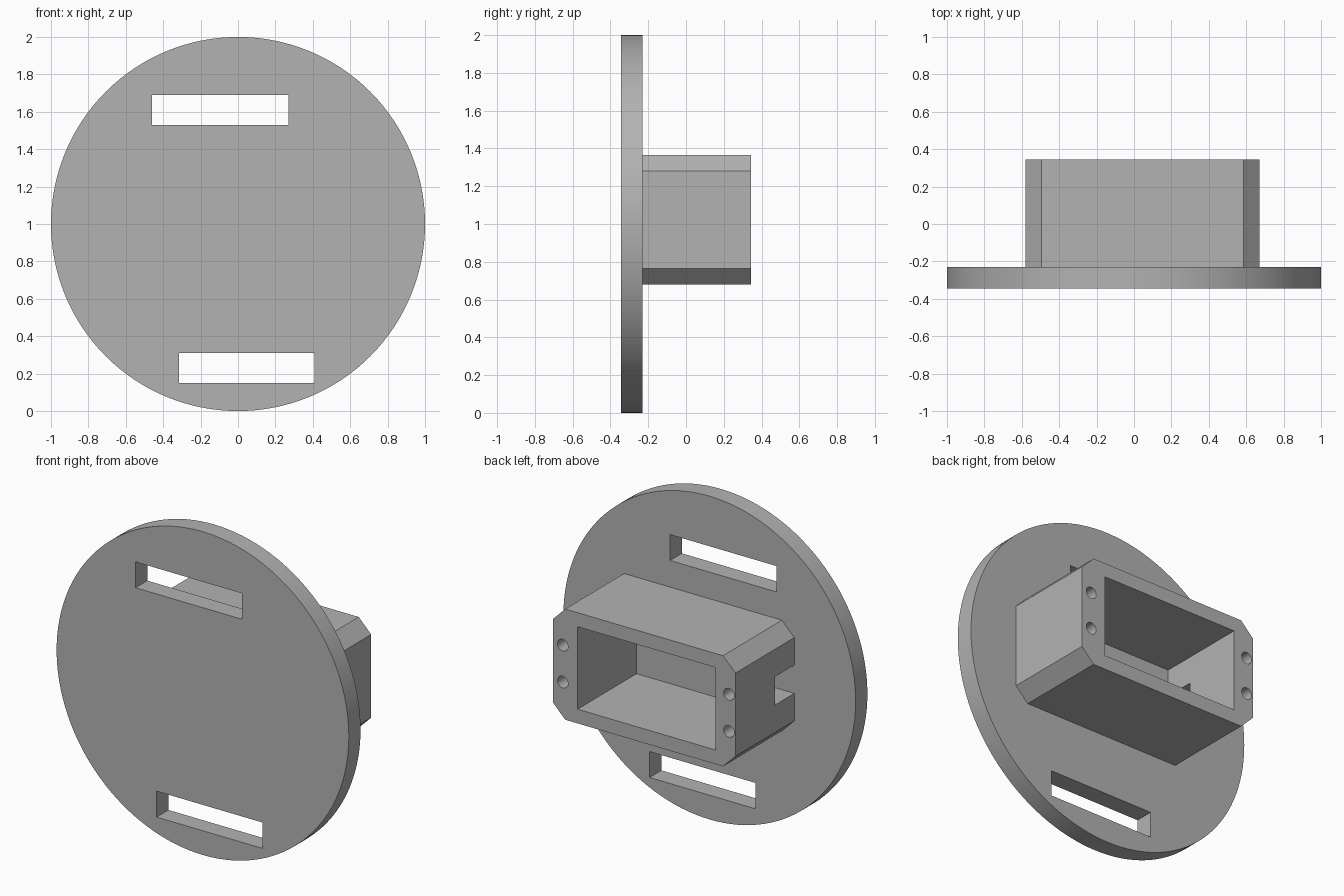
import bpy
import bmesh
import math
from mathutils import Matrix

old = bpy.data.objects.get("Cube")
if old:
    bpy.data.objects.remove(old, do_unlink=True)

grey = bpy.data.materials.new("plain grey")
grey.use_nodes = True
colour = (0.45, 0.45, 0.45, 1)
grey.diffuse_color = colour
grey.node_tree.nodes["Principled BSDF"].inputs["Base Color"].default_value = colour

PLATE_FRONT, PLATE_BACK, BOX_BACK = -0.345, -0.23, 0.345


def finish(name, bm):
    bmesh.ops.recalc_face_normals(bm, faces=bm.faces)
    mesh = bpy.data.meshes.new(name)
    bm.to_mesh(mesh)
    bm.free()
    mesh.materials.append(grey)
    obj = bpy.data.objects.new(name, mesh)
    bpy.context.collection.objects.link(obj)
    return obj


def prism(name, outline, y0, y1):
    """Extrude an x-z outline from y0 to y1."""
    bm = bmesh.new()
    face = bm.faces.new([bm.verts.new((x, y0, z)) for x, z in outline])
    out = bmesh.ops.extrude_face_region(bm, geom=[face])["geom"]
    verts = [v for v in out if isinstance(v, bmesh.types.BMVert)]
    bmesh.ops.translate(bm, verts=verts, vec=(0, y1 - y0, 0))
    return finish(name, bm)


def block(name, x0, x1, z0, z1, y0, y1):
    return prism(name, [(x0, z0), (x1, z0), (x1, z1), (x0, z1)], y0, y1)


def cylinder(name, x, z, radius, y0, y1, sides):
    bm = bmesh.new()
    place = Matrix.Translation((x, (y0 + y1) / 2, z)) @ Matrix.Rotation(math.pi / 2, 4, "X")
    bmesh.ops.create_cone(bm, cap_ends=True, segments=sides, radius1=radius,
                          radius2=radius, depth=y1 - y0, matrix=place)
    return finish(name, bm)


def cut(obj, cutters):
    """Subtract every cutter, then smooth only the round walls."""
    bpy.ops.object.select_all(action="DESELECT")
    obj.select_set(True)
    bpy.context.view_layer.objects.active = obj
    for cutter in cutters:
        cutter.hide_render = True
        mod = obj.modifiers.new("cut", "BOOLEAN")
        mod.operation = "DIFFERENCE"
        mod.solver = "EXACT"
        mod.object = cutter
        bpy.ops.object.modifier_apply(modifier=mod.name)
        bpy.data.objects.remove(cutter, do_unlink=True)
    bpy.ops.object.shade_smooth_by_angle(angle=math.radians(30))


# Round plate with two strap slots
plate = cylinder("round_plate", 0, 1, 1, PLATE_FRONT, PLATE_BACK, 128)
cut(plate, [
    block("upper_slot", -0.46, 0.27, 1.53, 1.69, -0.5, 0),
    block("lower_slot", -0.315, 0.41, 0.15, 0.31, -0.5, 0),
])

# Holder box with chamfered long edges
left, right, low, high, c = 0.67, -0.58, 0.68, 1.365, 0.085
outline = [(right + c, low), (left - c, low), (left, low + c), (left, high - c),
           (left - c, high), (right + c, high), (right, high - c), (right, low + c)]
box = prism("holder_box", outline, PLATE_BACK, BOX_BACK)

# Pocket, cable notch and screw holes
cutters = [
    block("pocket", -0.443, 0.5, 0.768, 1.278, -0.4, 0.5),
    block("cable_notch", -0.7, -0.35, 0.935, 1.11, -0.4, -0.04),
]
for x in (-0.535, 0.602):
    for z in (0.908, 1.137):
        cutters.append(cylinder("screw_hole", x, z, 0.036, 0, 0.5, 32))
cut(box, cutters)
